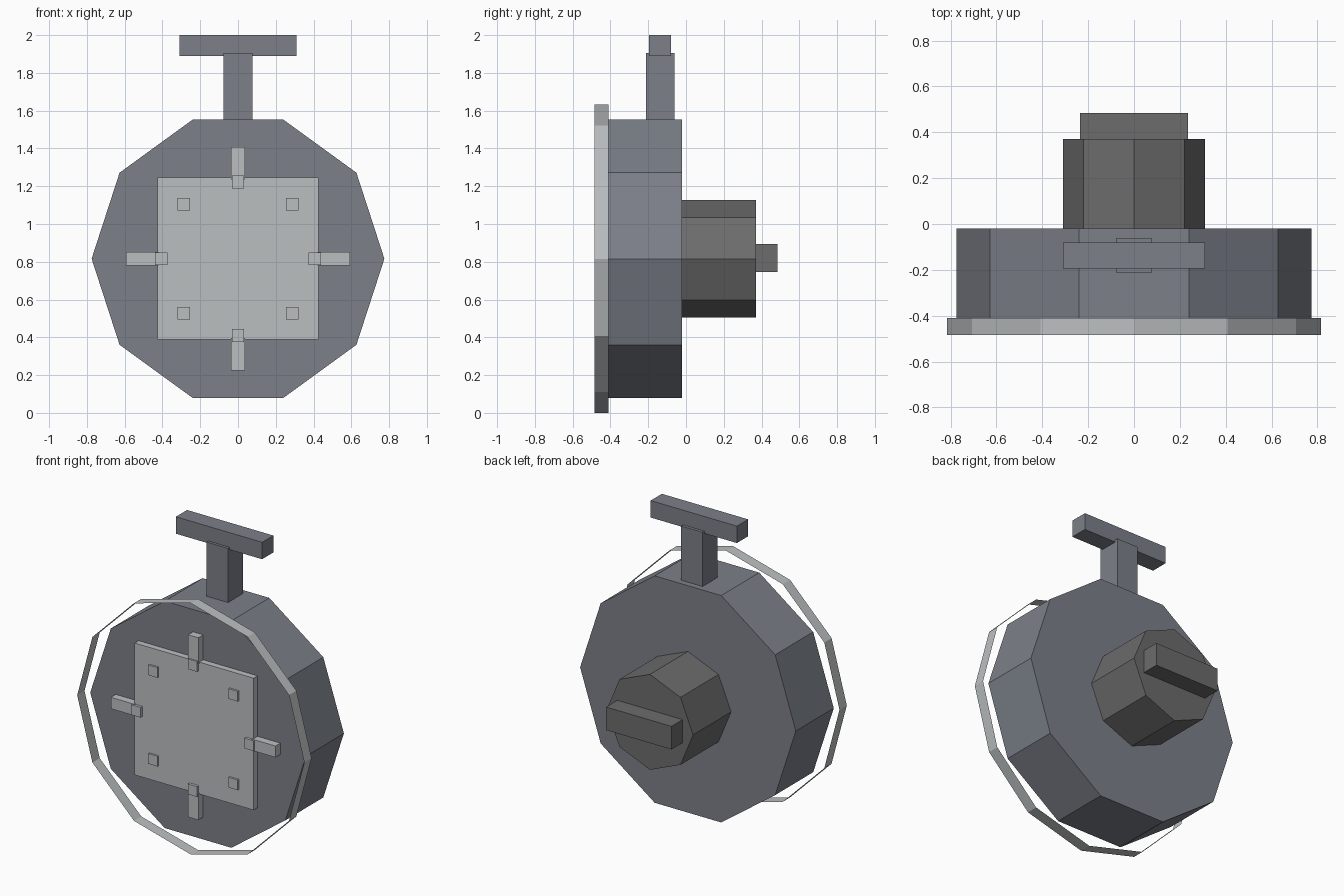
import bpy
import bmesh
from math import cos, sin, tau

if "Cube" in bpy.data.objects:
    bpy.data.objects.remove(bpy.data.objects["Cube"])

CZ = 0.816  # height of the central axis


def material(name, rgb):
    m = bpy.data.materials.new(name)
    m.diffuse_color = (*rgb, 1)
    m.use_nodes = True
    m.node_tree.nodes["Principled BSDF"].inputs["Base Color"].default_value = m.diffuse_color
    return m


STEEL = material("blue_grey", (0.20, 0.215, 0.25))
LIGHT = material("light_grey", (0.50, 0.52, 0.53))
DARK = material("dark_grey", (0.15, 0.15, 0.15))


def finish(name, bm, mat):
    bmesh.ops.recalc_face_normals(bm, faces=bm.faces)
    mesh = bpy.data.meshes.new(name)
    bm.to_mesh(mesh)
    bm.free()
    mesh.materials.append(mat)
    ob = bpy.data.objects.new(name, mesh)
    bpy.context.collection.objects.link(ob)
    return ob


def box(name, x, y, z, mat):
    """Box from (min, max) ranges."""
    bm = bmesh.new()
    bmesh.ops.create_cube(bm, size=1)
    for v in bm.verts:
        for i, (lo, hi) in enumerate((x, y, z)):
            v.co[i] = hi if v.co[i] > 0 else lo
    return finish(name, bm, mat)


def prism(name, sides, r, y0, y1, mat, caps=True):
    """Regular prism along y, with a corner on the x axis."""
    bm = bmesh.new()
    rings = [[bm.verts.new((r * cos(tau * i / sides), y, CZ + r * sin(tau * i / sides)))
              for i in range(sides)] for y in (y0, y1)]
    a, b = rings
    for i in range(sides):
        j = (i + 1) % sides
        bm.faces.new((a[i], a[j], b[j], b[i]))
    if caps:
        bm.faces.new(a)
        bm.faces.new(b)
    return finish(name, bm, mat)


# Main drum and the thin open band around its front
prism("drum_body", 10, 0.775, -0.41, -0.02, STEEL)
prism("front_band", 12, CZ, -0.485, -0.41, LIGHT, caps=False)

# Rear knob and its grip
prism("rear_knob", 8, 0.31, -0.02, 0.37, DARK)
box("knob_grip", (-0.235, 0.235), (0.365, 0.485), (0.745, 0.895), DARK)

# Top handle
box("handle_stem", (-0.077, 0.077), (-0.213, -0.06), (1.52, 1.905), STEEL)
box("handle_bar", (-0.31, 0.31), (-0.195, -0.08), (1.89, 2.0), STEEL)

# Front plate with corner studs
box("front_plate", (-0.427, 0.427), (-0.45, -0.405), (CZ - 0.427, CZ + 0.43), LIGHT)
for sx in (-1, 1):
    for sz in (-1, 1):
        x, z = 0.288 * sx, CZ + 0.288 * sz
        box("corner_stud", (x - 0.033, x + 0.033), (-0.463, -0.445),
            (z - 0.033, z + 0.033), LIGHT)

# Latches on the four sides: outer arm and a small clip over the plate edge
for s in (-1, 1):
    for part, lo, hi, w, y0 in (("latch_arm", 0.42, 0.592, 0.037, -0.46),
                                ("latch_clip", 0.373, 0.44, 0.033, -0.468)):
        near, far = sorted((s * lo, s * hi))
        box(part + "_side", (near, far), (y0, -0.41), (CZ - w, CZ + w), LIGHT)
        box(part + "_vertical", (-w, w), (y0, -0.41), (CZ + near, CZ + far), LIGHT)
